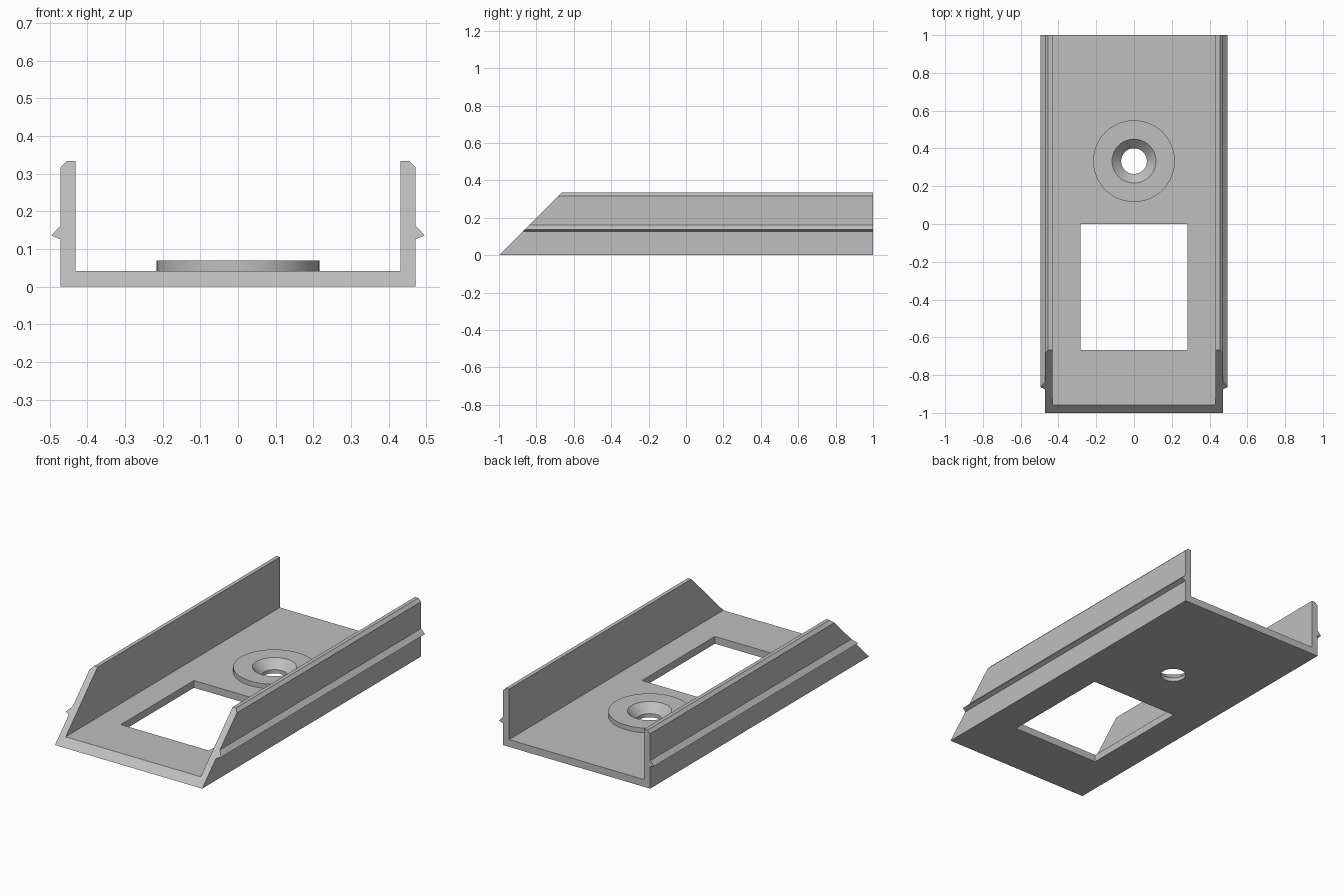
import bpy
import bmesh
import math

if "Cube" in bpy.data.objects:
    bpy.data.objects.remove(bpy.data.objects["Cube"], do_unlink=True)

grey = bpy.data.materials.new("light_grey")
grey.use_nodes = True
colour = (0.52, 0.52, 0.52, 1)
grey.diffuse_color = colour
grey.node_tree.nodes["Principled BSDF"].inputs["Base Color"].default_value = colour


def make_object(name, bm):
    bmesh.ops.recalc_face_normals(bm, faces=bm.faces)
    mesh = bpy.data.meshes.new(name)
    bm.to_mesh(mesh)
    bm.free()
    mesh.materials.append(grey)
    obj = bpy.data.objects.new(name, mesh)
    bpy.context.collection.objects.link(obj)
    return obj


def bridge(bm, rings):
    """Skin a closed solid through a list of vertex rings."""
    for a, b in zip(rings, rings[1:]):
        for i in range(len(a)):
            j = (i + 1) % len(a)
            bm.faces.new((a[i], a[j], b[j], b[i]))
    bm.faces.new(rings[0])
    bm.faces.new(rings[-1])


def turned(name, profile, y, sides=64):
    """Solid of revolution about a vertical axis from (radius, z) pairs."""
    bm = bmesh.new()
    angles = [math.tau * i / sides for i in range(sides)]
    bridge(bm, [[bm.verts.new((r * math.cos(a), y + r * math.sin(a), z)) for a in angles]
                for r, z in profile])
    return make_object(name, bm)


def box(name, x0, x1, y0, y1, z0, z1):
    bm = bmesh.new()
    bridge(bm, [[bm.verts.new((x, y, z)) for x, y in
                 ((x0, y0), (x1, y0), (x1, y1), (x0, y1))] for z in (z0, z1)])
    return make_object(name, bm)


def combine(target, helper, operation):
    mod = target.modifiers.new(helper.name, "BOOLEAN")
    mod.object = helper
    mod.operation = operation
    mod.solver = "EXACT"
    bpy.context.view_layer.objects.active = target
    bpy.ops.object.modifier_apply(modifier=mod.name)
    bpy.data.objects.remove(helper, do_unlink=True)


# U-shaped channel: half section with outer ridge and chamfered rim, mirrored
half = [(0.471, 0), (0.471, 0.126), (0.496, 0.136), (0.471, 0.162),
        (0.471, 0.317), (0.454, 0.334), (0.432, 0.334), (0.432, 0.042)]
section = half + [(-x, z) for x, z in reversed(half)]
bm = bmesh.new()
mitred_front = [bm.verts.new((x, z - 1, z)) for x, z in section]
square_back = [bm.verts.new((x, 1, z)) for x, z in section]
bridge(bm, [mitred_front, square_back])
channel = make_object("channel_bracket", bm)

# Raised boss, countersunk screw hole and rectangular opening
hole_y = 0.333
combine(channel, turned("screw_boss", [(0.216, 0.02), (0.216, 0.069)], hole_y), "UNION")
drill = [(0.068, -0.05), (0.068, 0.021), (0.116, 0.069), (0.116, 0.2)]
combine(channel, turned("screw_hole_cutter", drill, hole_y), "DIFFERENCE")
combine(channel, box("opening_cutter", -0.282, 0.282, -0.667, 0, -0.1, 0.2), "DIFFERENCE")

bpy.ops.object.select_all(action="DESELECT")
channel.select_set(True)
bpy.context.view_layer.objects.active = channel
bpy.ops.object.shade_smooth_by_angle(angle=math.radians(25))
